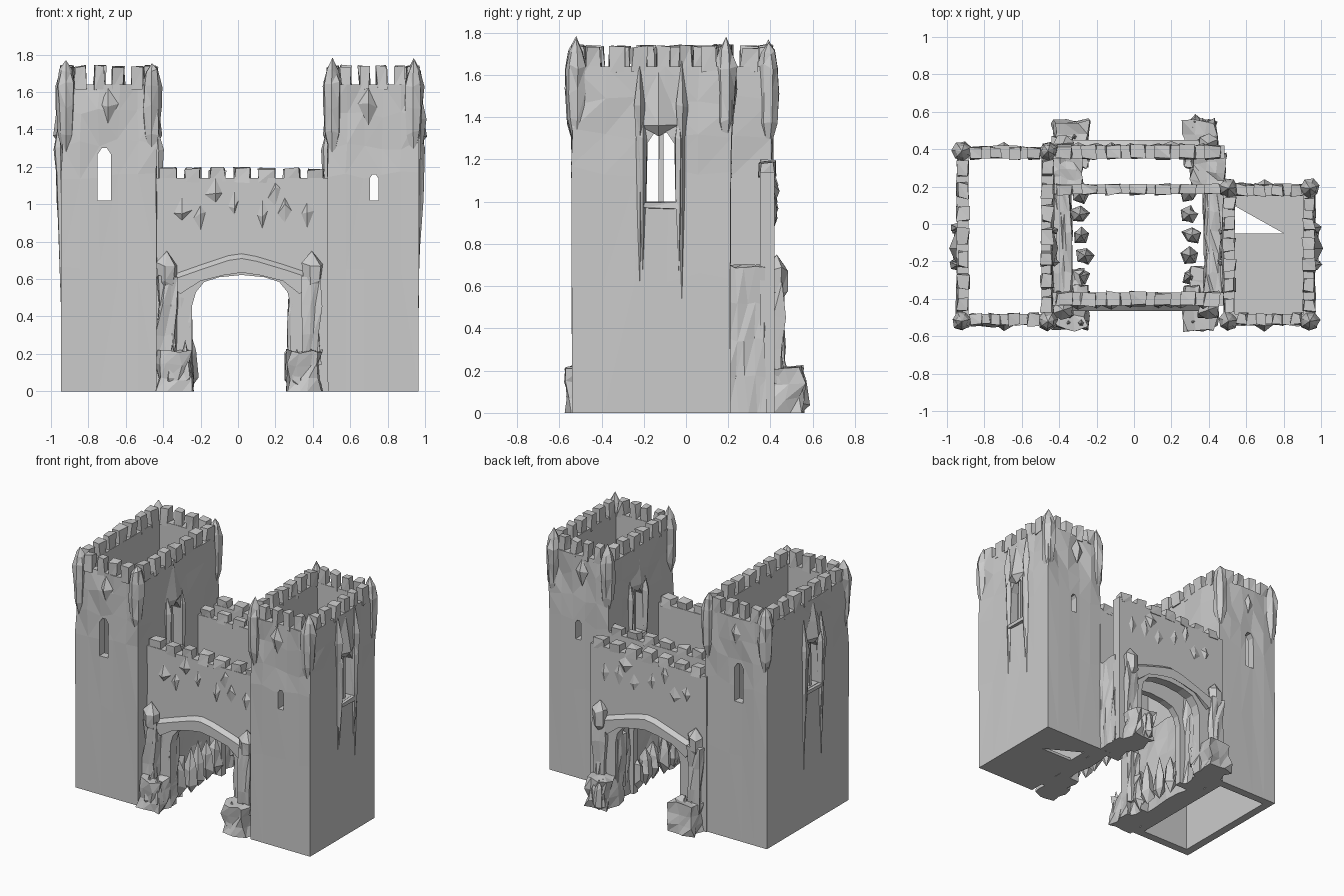
import bpy, bmesh, math, random
from mathutils import Vector

if "Cube" in bpy.data.objects:
    bpy.data.objects.remove(bpy.data.objects["Cube"])
random.seed(7)
R = random.uniform


def finish(bm, name, tri=True):
    bmesh.ops.recalc_face_normals(bm, faces=bm.faces)
    if tri:
        bmesh.ops.triangulate(bm, faces=bm.faces)
    me = bpy.data.meshes.new(name)
    bm.to_mesh(me)
    bm.free()
    ob = bpy.data.objects.new(name, me)
    bpy.context.collection.objects.link(ob)
    return ob


def rough_box(bm, x0, x1, y0, y1, z0, z1, cuts=0, amp=0.01):
    """Box with hacked, irregular corners; vertices on the ground stay there."""
    b = bmesh.new()
    bmesh.ops.create_cube(b, size=1)
    if cuts:
        bmesh.ops.subdivide_edges(b, edges=b.edges, cuts=cuts, use_grid_fill=True)
    bmesh.ops.triangulate(b, faces=b.faces)
    lo, hi = Vector((x0, y0, z0)), Vector((x1, y1, z1))
    vm = {}
    for v in b.verts:
        p = Vector([lo[i] + (v.co[i] + 0.5) * (hi[i] - lo[i]) for i in range(3)])
        ground = p.z < 0.001
        p += Vector((R(-amp, amp), R(-amp, amp), 0 if ground else R(-amp, amp * 0.4)))
        p.z = max(p.z, 0)
        vm[v] = bm.verts.new(p)
    for f in b.faces:
        bm.faces.new([vm[v] for v in f.verts])
    b.free()


def spindle(bm, cx, cy, prof, n=6, sx=1, sy=1, amp=0.15):
    """Faceted turned shape; prof runs tip to tip as (z, radius)."""
    bot = bm.verts.new((cx, cy, prof[0][0]))
    top = bm.verts.new((cx, cy, prof[-1][0]))
    rings, a0 = [], R(0, 0.4) if n > 4 else 0
    for z, r in prof[1:-1]:
        ring = []
        for i in range(n):
            a, k = a0 + 2 * math.pi * i / n, r * R(1 - amp, 1 + amp)
            ring.append(bm.verts.new((cx + sx * k * math.cos(a), cy + sy * k * math.sin(a),
                                      z + R(-amp, amp) * 0.1)))
        rings.append(ring)
    for i in range(n):
        j = (i + 1) % n
        bm.faces.new((bot, rings[0][j], rings[0][i]))
        for p, q in zip(rings, rings[1:]):
            bm.faces.new((p[i], p[j], q[j], q[i]))
        bm.faces.new((rings[-1][i], rings[-1][j], top))


def prism(bm, pts, a, b, axis='Y'):
    """Extrude an outline of (u, z) points along Y, X, or along Z for (x, y)."""
    def at(p, t):
        return {'Y': (p[0], t, p[1]), 'X': (t, p[0], p[1]), 'Z': (p[0], p[1], t)}[axis]
    va = [bm.verts.new(at(p, a)) for p in pts]
    vb = [bm.verts.new(at(p, b)) for p in pts]
    bm.faces.new(va)
    bm.faces.new(vb[::-1])
    for i in range(len(pts)):
        j = (i + 1) % len(pts)
        bm.faces.new((va[i], vb[i], vb[j], va[j]))


def cut(ob, pts, a, b, axis):
    bm = bmesh.new()
    prism(bm, pts, a, b, axis)
    c = finish(bm, "window_cutter")
    c.hide_render = True
    m = ob.modifiers.new("window", 'BOOLEAN')
    m.operation, m.solver, m.object = 'DIFFERENCE', 'EXACT', c
    bpy.context.view_layer.objects.active = ob
    bpy.ops.object.modifier_apply(modifier=m.name)
    bpy.data.objects.remove(c)


def lancet(u0, u1, z0, z1):
    s = z1 - (u1 - u0) * 0.45
    return [(u0, z0), (u1, z0), (u1, s), ((u0 + u1) / 2 + (u1 - u0) * .2, z1),
            ((u0 + u1) / 2 - (u1 - u0) * .2, z1), (u0, s)]


def loop(x0, x1, y0, y1, n=5):
    c = [(x0, y0), (x1, y0), (x1, y1), (x0, y1)]
    return [(c[s][0] + (c[(s + 1) % 4][0] - c[s][0]) * i / n,
             c[s][1] + (c[(s + 1) % 4][1] - c[s][1]) * i / n) for s in range(4) for i in range(n)]


def merlons(bm, a, b, c0, c1, z0, z1, n, along_x, gap=0.042):
    w = (b - a) / n
    for i in range(n):
        p, q = a + i * w + gap / 2, a + (i + 1) * w - gap / 2
        h = z1 - R(0, 0.012)
        box = (p, q, c0, c1) if along_x else (c0, c1, p, q)
        rough_box(bm, *box, z0 - 0.02, h, 0, 0.009)


T = 0.06


def tower(side, x0, x1, y0, y1, win):
    # hollow shaft, plain below and hacked near the top
    bm = bmesh.new()
    rings = []
    for z, amp in [(0, 0), (0.65, 0.002), (1.15, 0.004), (1.32, 0.01), (1.48, 0.014), (1.64, 0.01)]:
        rings.append([bm.verts.new((x + R(-amp, amp), y + R(-amp, amp),
                                    z + (R(-.03, .03) if 0 < z < 1.6 else 0)))
                      for x, y in loop(x0, x1, y0, y1)])
    for z in (1.64, 0):
        rings.append([bm.verts.new((x, y, z)) for x, y in loop(x0 + T, x1 - T, y0 + T, y1 - T)])
    n = len(rings[0])
    for p, q in zip(rings, rings[1:] + rings[:1]):
        for i in range(n):
            bm.faces.new((p[i], p[(i + 1) % n], q[(i + 1) % n], q[i]))
    ob = finish(bm, side + "_tower_shaft")
    cut(ob, lancet(*win), y0 - 0.1, y1 + 0.1, 'Y')
    cut(ob, lancet(-0.19, -0.05, 1.0, 1.33), x0 - 0.1, x1 + 0.1, 'X')

    # battlements
    bm = bmesh.new()
    for c in (y0, y1 - T):
        merlons(bm, x0 + 0.05, x1 - 0.05, c, c + T, 1.64, 1.745, 4, True)
    for c in (x0, x1 - T):
        merlons(bm, y0 + 0.05, y1 - 0.05, c, c + T, 1.64, 1.745, round((y1 - y0) / 0.13), False)
    finish(bm, side + "_tower_battlements")

    # pointed corner turrets
    bm = bmesh.new()
    for x in (x0 + 0.025, x1 - 0.025):
        for y in (y0 + 0.02, y1 - 0.02):
            spindle(bm, x, y, [(1.22, 0), (1.38, .042), (1.52, .05), (1.64, .052), (1.71, .035),
                               (R(1.75, 1.785), 0)], 7)
    finish(bm, side + "_corner_turrets")

    # carved hoods, jambs and mullions round the windows
    bm = bmesh.new()
    xm = (win[0] + win[1]) / 2 + (0.02 if side == "left" else -0.03)
    for y in (y0, y1):
        spindle(bm, xm, y, [(1.42, 0), (1.53, .045), (1.62, 0)], 4, 1.1, 0.75)
    for x in (x0, x1):
        out = abs(x) > 0.7
        d = 0.05 if out else 0.03
        spindle(bm, x, -0.13, [(1.31, 0), (1.37, 0.1), (1.48, .06), (1.63, 0)], 4, d * 9, 1.0, 0.1)
        for y in (-0.205, -0.035):
            spindle(bm, x, y, [(0.66 if out else 0.9, 0), (1.02, .016), (1.3, .022), (1.42, 0)], 5, 1.6, 1.0)
        xc = x + (T / 2 if x == x0 else -T / 2)
        rough_box(bm, xc - 0.015, xc + 0.015, -0.128, -0.108, 0.98, 1.36, 0, 0.003)
        rough_box(bm, x - 0.02, x + 0.02, -0.2, -0.03, 0.97, 1.0, 0, 0.006)
    finish(bm, side + "_window_carving")


tower("left", -0.945, -0.435, -0.54, 0.41, (-0.75, -0.68, 1.02, 1.3))
tower("right", 0.48, 0.965, -0.54, 0.21, (0.705, 0.75, 1.02, 1.16))

# right tower floor with a broken-out corner
bm = bmesh.new()
prism(bm, [(.5, -.5), (.94, -.5), (.94, .19), (.5, .19), (.55, .09), (.8, -.05), (.55, -.05), (.5, -.05)],
      0.0, 0.02, 'Z')
finish(bm, "right_tower_floor")

# outer side bays under the big windows
bm = bmesh.new()
for x, zm in ((-0.945, 1.3), (0.96, 1.45)):
    for y in (-0.22, -0.02):
        spindle(bm, x, y, [(0.4, 0), (zm - .15, .03), (zm, .045), (zm + .22, 0)], 5, 1.0, 0.7, 0.1)
finish(bm, "side_bays")

# curtain walls with a flattened arch
ARCH = [(-.245, 0), (-.245, .46), (-.225, .53), (-.18, .585), (-.1, .61), (.02, .622),
        (.14, .61), (.22, .585), (.265, .53), (.28, .46), (.28, 0)]
for name, yc, th in (("front", -0.4, 0.07), ("inner", 0.185, 0.05), ("rear", 0.385, 0.07)):
    bm = bmesh.new()
    prism(bm, [(-.46, 0)] + ARCH + [(.485, 0), (.485, 1.14), (-.46, 1.14)], yc - th / 2, yc + th / 2)
    finish(bm, name + "_gate_wall")
    bm = bmesh.new()
    merlons(bm, -0.44, 0.485, yc - th / 2, yc + th / 2, 1.14, 1.2, 7, True, 0.05)
    finish(bm, name + "_gate_battlements")

# hood mould over the front and rear arches
HOOD = [(-.37, .62), (-.2, .68), (-.05, .73), (.02, .74), (.1, .725), (.25, .68), (.4, .63)]
UNDER = [(.33, .52), (.24, .62), (.12, .65), (.02, .665), (-.08, .65), (-.2, .62), (-.31, .52)]
for name, y0, y1 in (("front", -0.465, -0.43), ("rear", 0.415, 0.45)):
    bm = bmesh.new()
    prism(bm, HOOD + UNDER, y0, y1)
    for v in bm.verts:
        if v.co.z > 0.6 and abs(v.co.y) > 0.44:
            v.co.z -= 0.03
    finish(bm, name + "_arch_hood")

# carved facets on the wall faces
bm = bmesh.new()
for y, s in ((-0.435, -1), (0.42, 1)):
    for x, z in ((-.3, .97), (-.2, .94), (-.02, 1.0), (.13, .95), (.25, .97), (.37, .95), (.2, 1.06), (-.12, 1.07)):
        spindle(bm, x, y, [(z - R(.05, .08), 0), (z, R(.03, .05)), (z + R(.05, .08), 0)], 4, 1, 0.4, 0.3)
finish(bm, "wall_carving")

# gate buttresses: rubble foot, shaft, pointed cap
for name, s, yw, depth in (("front", -1, 0.43, 0.13), ("rear", 1, 0.40, 0.15)):
    for side, xa, xb, xi in (("left", -.43, -.25, -.33), ("right", .44, .27, .35)):
        bm = bmesh.new()

        def block(a, b, d0, d1, z0, z1, cuts, amp):
            ys = sorted((s * d0, s * d1))
            rough_box(bm, min(a, b), max(a, b), *ys, z0, z1, cuts, amp)
        block(xa, xb, yw - .06, yw + depth, 0, .22, 2, .018)
        block(xa, xi, yw - .05, yw + .06, .15, .62, 2, .014)
        block(xi, xb, yw - .1, yw, .1, .5, 2, .008)
        spindle(bm, (xa + xi) / 2, s * (yw + .03), [(.5, 0), (.58, .05), (.68, .055), (.75, 0)], 6)
        for k in range(3):
            spindle(bm, R(min(xa, xb) + .03, max(xa, xb) - .03), s * (yw + R(.05, depth)),
                    [(0, 0), (.05, .035), (.15, .03), (R(.2, .28), 0)], 5, 1, 1, 0.3)
        finish(bm, f"{name}_{side}_buttress")

# ragged passage sides between the walls
for side, x0, x1, xi in (("left", -.44, -.34, -.28), ("right", .38, .485, .31)):
    bm = bmesh.new()
    rough_box(bm, x0, x1, -.37, .17, 0, .66, 4, .014)
    a, b = sorted((x0 if side == "left" else x1, xi))
    rough_box(bm, a, b, .2, .37, 0, .7, 3, .014)
    rough_box(bm, a, b, -.38, -.24, 0, .3, 2, .018)
    for k in range(5):
        spindle(bm, xi + R(-.02, .02), -.28 + k * .11, [(0, 0), (.08, .05), (.2, .04), (R(.25, .4), 0)], 5, 1, 1, .3)
    finish(bm, side + "_passage_side")
